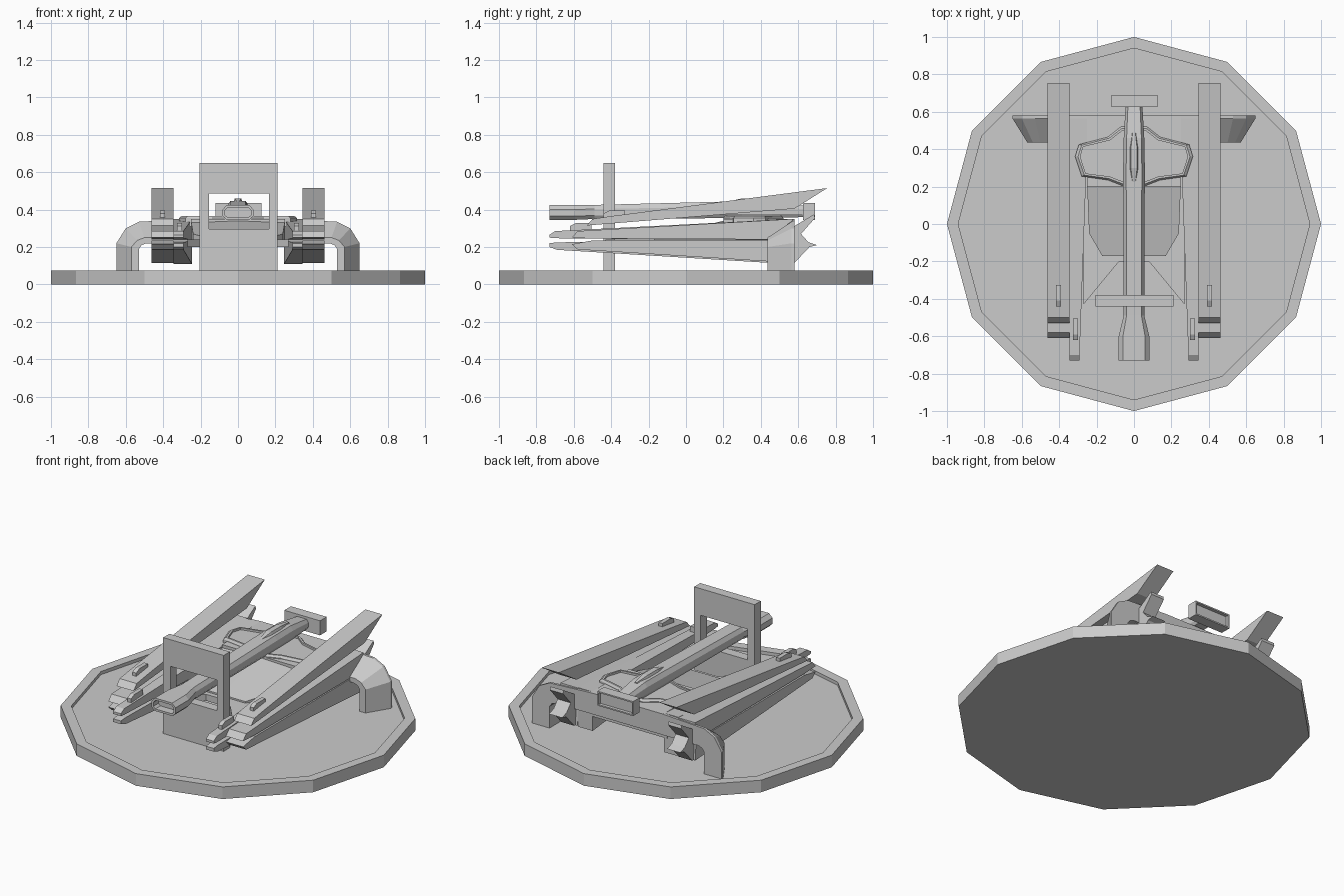
import bpy, bmesh, math
from mathutils import Vector

if "Cube" in bpy.data.objects:
    bpy.data.objects.remove(bpy.data.objects["Cube"])


def finish(name, bm, mirror=False):
    bmesh.ops.recalc_face_normals(bm, faces=bm.faces[:])
    me = bpy.data.meshes.new(name)
    bm.to_mesh(me)
    bm.free()
    ob = bpy.data.objects.new(name, me)
    bpy.context.collection.objects.link(ob)
    if mirror:
        ob.modifiers.new("Mirror", 'MIRROR').use_clip = False
    return ob


def loft(name, rings, mirror=False, recess=None):
    """Skin matching rings of points; recess = (end index, inset, offset vector)."""
    bm = bmesh.new()
    vs = [[bm.verts.new(p) for p in r] for r in rings]
    n = len(rings[0])
    for a, b in zip(vs, vs[1:]):
        for i in range(n):
            j = (i + 1) % n
            bm.faces.new((a[i], a[j], b[j], b[i]))
    caps = [bm.faces.new(vs[0]), bm.faces.new(vs[-1])]
    bmesh.ops.recalc_face_normals(bm, faces=bm.faces[:])
    if recess:
        end, inset, off = recess
        bmesh.ops.inset_region(bm, faces=[caps[end]], thickness=inset)
        push = bmesh.ops.extrude_face_region(bm, geom=[caps[end]])['geom']
        bmesh.ops.translate(bm, vec=Vector(off),
                            verts=[v for v in push if isinstance(v, bmesh.types.BMVert)])
        if caps[end].is_valid:
            bm.faces.remove(caps[end])
    return finish(name, bm, mirror)


def side_slab(name, prof, x0, x1):
    """Side profile (y, z) given thickness in x, mirrored left/right."""
    return loft(name, [[(x0, y, z) for y, z in prof], [(x1, y, z) for y, z in prof]], True)


def box(name, x, y, z, mirror=False, recess=None):
    ring = lambda yy: [(x[0], yy, z[0]), (x[1], yy, z[0]), (x[1], yy, z[1]), (x[0], yy, z[1])]
    return loft(name, [ring(y[0]), ring(y[1])], mirror, recess)


def sym(pts):
    """Close a half outline across x = 0."""
    return pts + [(-x, y) for x, y in reversed(pts) if x > 0]


# twelve-sided base with a shallow recessed top
disc = [(math.sin(i * math.pi / 6), math.cos(i * math.pi / 6)) for i in range(12)]
loft("base", [[(x, y, 0) for x, y in disc],
              [(x, y, .075) for x, y in disc],
              [(x * .94, y * .94, .075) for x, y in disc],
              [(x * .94, y * .94, .055) for x, y in disc]])

# upright front frame with window
box("frame_panel", (-.205, .21), (-.44, -.38), (.055, .295))
box("frame_top", (-.205, .21), (-.44, -.38), (.485, .65))
box("frame_left_jamb", (-.205, -.155), (-.44, -.38), (.295, .485))
box("frame_right_jamb", (.165, .21), (-.44, -.38), (.295, .485))

# rear arch with flared legs: each ring is back outer, front outer, front inner, back inner
arch = []
for (bx, bz), (fx, fz), (ix, iz) in (
        ((.65, .055), (.57, .055), (.53, .055)),
        ((.65, .22), (.57, .2), (.53, .19)),
        ((.6, .3), (.54, .235), (.515, .21)),
        ((.53, .335), (.5, .25), (.49, .22)),
        ((.24, .35), (.24, .25), (.24, .22)),
        ((0, .35), (0, .25), (0, .22))):
    arch.append([(bx, .58, bz), (bx, .565, bz), (fx, .435, fz), (ix, .435, iz), (ix, .58, iz)])
arch += [[(-x, y, z) for x, y, z in r] for r in reversed(arch[:-1])]
loft("rear_arch", arch)

# central body: notched floor, sloping deck and raised rear deck
floor = sym([(0, -.2), (.08, -.2), (.27, -.43), (.27, .57), (0, .57)])
loft("body_floor", [[(x, y, z) for x, y in floor] for z in (.2, .24)])
deck = [(.0, -.17, .25), (.17, -.17, .25), (.24, -.05, .27), (.25, .2, .33), (0, .2, .34)]
loft("sloped_deck", [[(x, y, .22) for x, y, z in deck], deck], True)
box("rear_deck", (-.25, .25), (.2, .575), (.22, .35))

# raised collar with sunken panel
half = [(.05, .2), (.14, .235), (.28, .255), (.315, .36), (.295, .425),
        (.14, .465), (.07, .52)]
collar = sym(half)
loft("collar", [[(x, y, .31) for x, y in collar], [(x, y, .355) for x, y in collar],
                [(x * .95, .36 + (y - .36) * .94, .367) for x, y in collar]],
     recess=(1, .012, (0, 0, -.012)))

# long central beam with a wider hollow nose
beam = []
for y, w, z0, z1 in ((-.73, .082, .345, .425), (-.6, .082, .345, .425), (-.49, .055, .35, .425),
                     (.3, .058, .355, .445), (.46, .055, .355, .445), (.63, .045, .36, .42)):
    h = z1 - z0
    beam.append([(-w * .75, y, z0), (w * .75, y, z0), (w, y, z0 + h * .25), (w, y, z0 + h * .7),
                 (w * .72, y, z1), (-w * .72, y, z1), (-w, y, z0 + h * .7), (-w, y, z0 + h * .25)])
loft("centre_beam", beam, recess=(0, .014, (0, .05, 0)))
loft("beam_ridge", [[(-w, y, .43), (w, y, .43), (w * .6, y, z), (-w * .6, y, z)]
                    for y, w, z in ((.22, .012, .442), (.3, .028, .46), (.4, .028, .46), (.49, .012, .447))])
box("tail_box", (-.12, .125), (.625, .69), (.345, .435), recess=(1, .012, (0, -.02, 0)))

# outer blades, top to bottom
side_slab("upper_fin", [(-.53, .315), (-.5, .35), (-.4, .365), (.755, .515), (.58, .405)], .345, .462)
side_slab("middle_blade", [(-.61, .25), (-.58, .285), (.57, .35), (.58, .24), (-.5, .245)], .345, .462)
side_slab("lower_blade", [(-.61, .215), (-.5, .235), (.56, .235), (.57, .115), (-.58, .187)], .345, .462)
side_slab("tail_hook", [(.56, .12), (.58, .115), (.66, .2), (.7, .21), (.655, .225), (.615, .27),
                        (.69, .355), (.685, .375), (.56, .3)], .36, .45)

# inner blades, splaying slightly inward toward the rear
def inner(name, front, rear):
    loft(name, [[(x, y, z) for x, z in pts] for y, pts in (front + rear)], True)

for nm, secs in (("inner_upper_blade", ((-.73, .25, .265), (-.7, .247, .285), (.565, .235, .35))),
                 ("inner_lower_blade", ((-.73, .2, .22), (-.69, .185, .225), (.565, .108, .237)))):
    rings = []
    for y, z0, z1 in secs:
        t = (y + .73) / 1.3
        xi = .292 - .047 * t
        rings.append([(xi, y, z0), (.345, y, z0), (.345, y, z1), (xi, y, z1)])
    loft(nm, rings, True)

# little muzzles on the blades
for nm, cx, y0, z in (("outer_muzzle", .403, -.44, .35), ("inner_muzzle", .312, -.62, .283)):
    side_slab(nm, [(y0, z), (y0, z + .03), (y0 + .03, z + .045), (y0 + .115, z + .045), (y0 + .115, z)],
              cx - .013, cx + .013)
